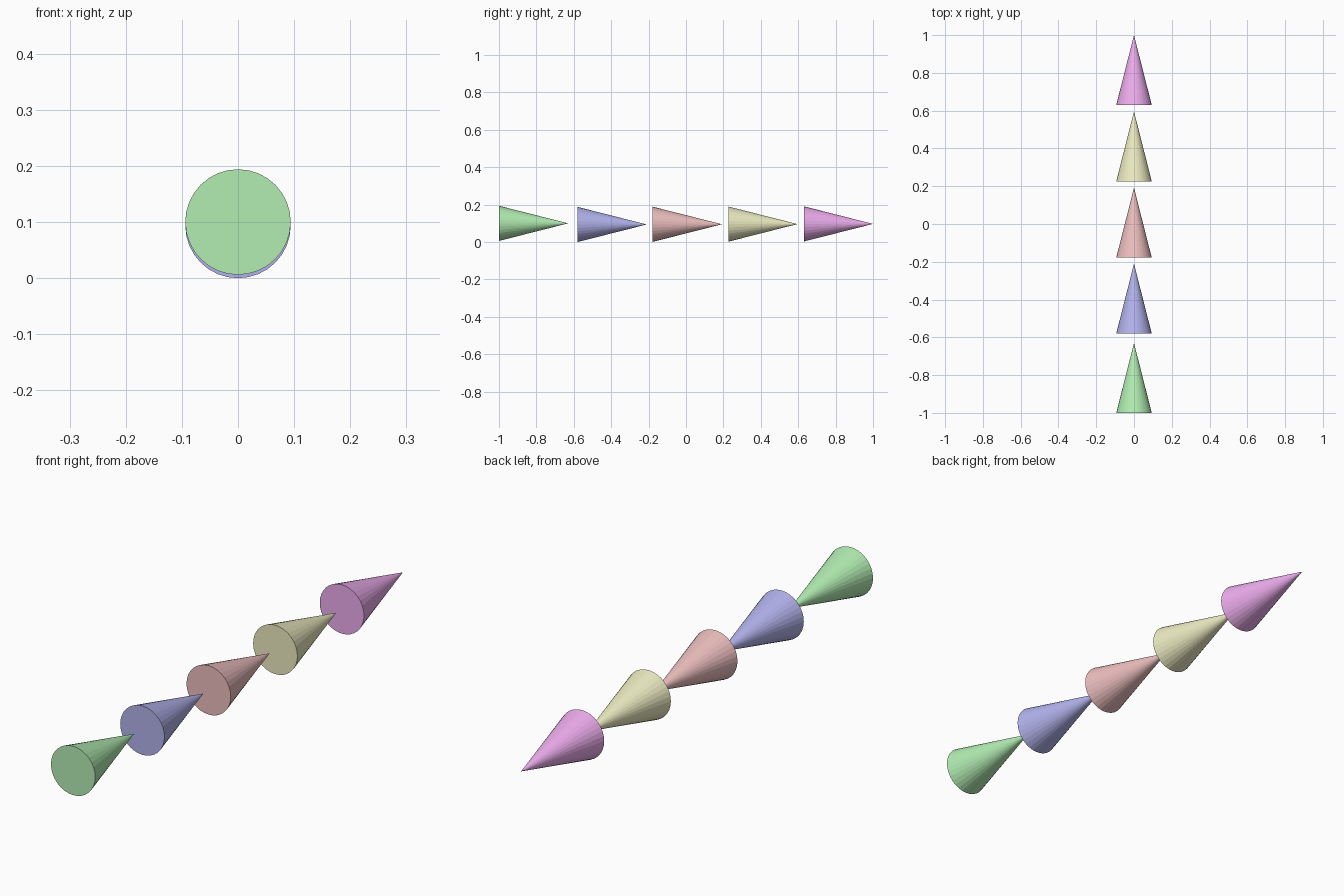
import bpy
import math

if "Cube" in bpy.data.objects:
    bpy.data.objects.remove(bpy.data.objects["Cube"])

RADIUS = 0.094
LENGTH = 0.37

# name, base y, axis height, colour
CONES = [
    ("green_cone", -1.0, 0.100, (0.45, 0.85, 0.45, 1)),
    ("blue_cone", -0.58, 0.094, (0.45, 0.45, 0.85, 1)),
    ("red_cone", -0.178, 0.095, (0.85, 0.52, 0.52, 1)),
    ("yellow_cone", 0.226, 0.096, (0.85, 0.84, 0.54, 1)),
    ("magenta_cone", 0.63, 0.097, (0.85, 0.42, 0.85, 1)),
]


def add_cone(name, base_y, z, color):
    # Flat-faceted cone pointing to the back (+y)
    bpy.ops.mesh.primitive_cone_add(
        vertices=32, radius1=RADIUS, radius2=0, depth=LENGTH,
        location=(0, base_y + LENGTH / 2, z),
        rotation=(-math.pi / 2, 0, 0))
    cone = bpy.context.object
    cone.name = name
    mat = bpy.data.materials.new(name + "_colour")
    mat.diffuse_color = color
    mat.use_nodes = True
    mat.node_tree.nodes["Principled BSDF"].inputs["Base Color"].default_value = mat.diffuse_color
    cone.data.materials.append(mat)


# Row of cones, front to back
for spec in CONES:
    add_cone(*spec)
